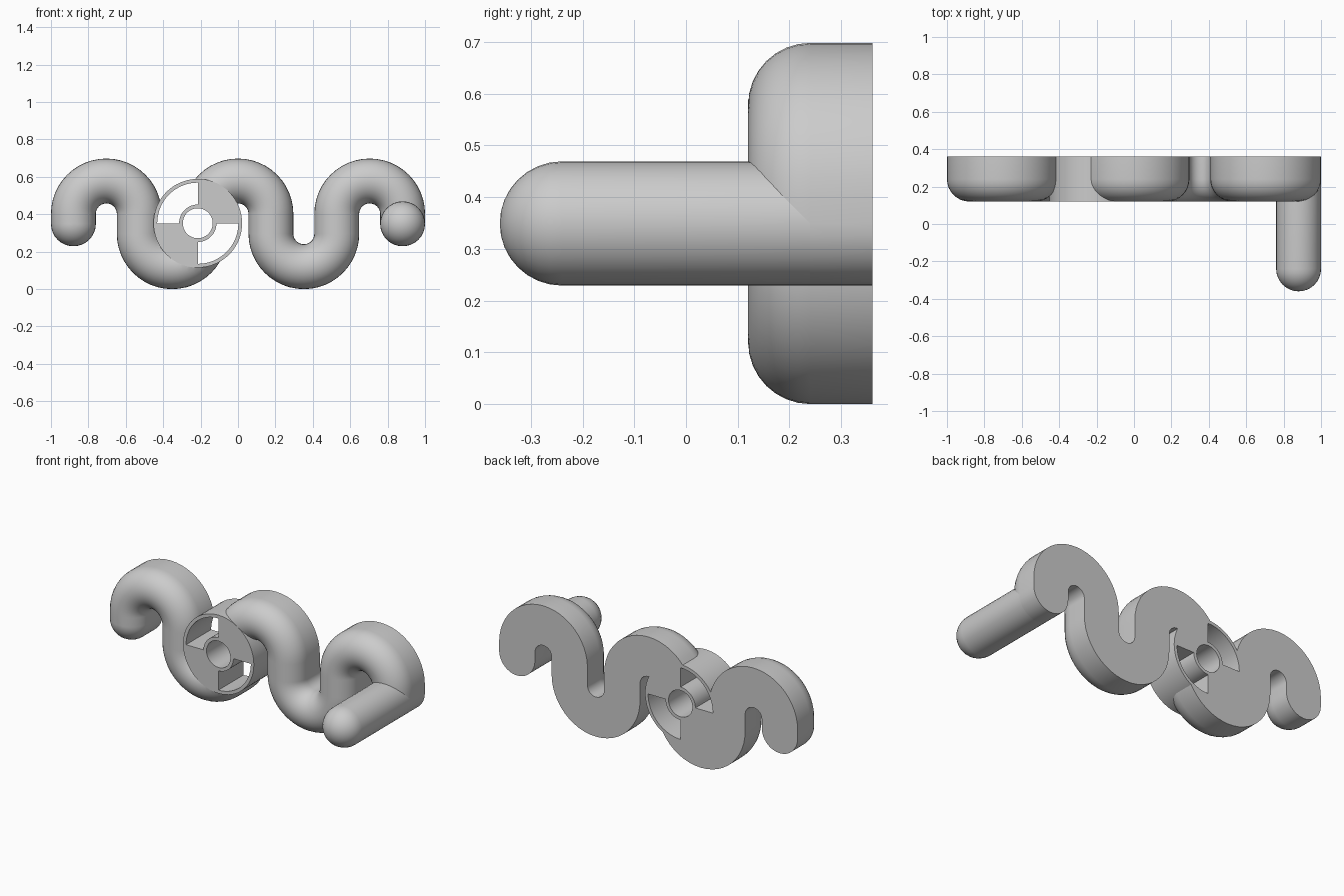
import bpy, bmesh
from math import pi, sin, cos

if "Cube" in bpy.data.objects:
    bpy.data.objects.remove(bpy.data.objects["Cube"])

R, T = 0.176, 0.12           # bend radius, tube radius
MID, HALF = 0.349, 0.053     # middle height, half length of the straights
FRONT, BACK = 0.12, 0.36
HUB_X, HUB_Z = -0.215, 0.352


def finish(name, bm):
    bmesh.ops.remove_doubles(bm, verts=bm.verts, dist=1e-5)
    bmesh.ops.recalc_face_normals(bm, faces=bm.faces)
    me = bpy.data.meshes.new(name)
    bm.to_mesh(me)
    bm.free()
    ob = bpy.data.objects.new(name, me)
    bpy.context.collection.objects.link(ob)
    return ob


def activate(ob):
    bpy.ops.object.select_all(action='DESELECT')
    ob.select_set(True)
    bpy.context.view_layer.objects.active = ob


def smooth(ob):
    activate(ob)
    bpy.ops.object.shade_smooth_by_angle(angle=0.6)


def dome(y0, n=8):
    """Quarter circle from the nose tip to full radius, as (radius, y)."""
    return [(T * sin(i * pi / 2 / n), y0 + T - T * cos(i * pi / 2 / n)) for i in range(n + 1)]


# Wavy body: half profile travels along the path, turns round each end and returns
N = 24
path = [(-5 * R, MID, pi)]
for k in range(5):
    s = 1 if k % 2 == 0 else -1
    cx, cz = (k - 2) * 2 * R, MID + s * HALF
    for i in range(N + 1):
        a = pi * (1 - i / N) if s > 0 else pi * i / N
        path.append((cx + s * R * cos(a), cz + s * R * sin(a), a))
path.append((5 * R, MID, 0))
turn = [-pi * i / 16 for i in range(1, 16)]
loop = path + [(5 * R, MID, a) for a in turn]
loop += [(x, z, a + pi) for x, z, a in reversed(path)]
loop += [(-5 * R, MID, a) for a in turn]

half = dome(FRONT) + [(T, BACK), (0, BACK)]
bm = bmesh.new()
rows = [[bm.verts.new((x + d * cos(a), y, z + d * sin(a))) for d, y in half] for x, z, a in loop]
for r0, r1 in zip(rows, rows[1:] + rows[:1]):
    for j in range(len(half) - 1):
        bm.faces.new((r0[j], r0[j + 1], r1[j + 1], r1[j]))
body = finish("wavy_body", bm)

# Round opening in the body for the hub disc
bpy.ops.mesh.primitive_cylinder_add(vertices=64, radius=0.235, depth=0.6,
                                    location=(HUB_X, 0.25, HUB_Z), rotation=(pi / 2, 0, 0))
cutter = bpy.context.object
cutter.name = "hub_cutter"
cutter.hide_render = True
mod = body.modifiers.new("hub_opening", 'BOOLEAN')
mod.operation = 'DIFFERENCE'
mod.solver = 'EXACT'
mod.object = cutter
activate(body)
bpy.ops.object.modifier_apply(modifier=mod.name)
bpy.data.objects.remove(cutter)
smooth(body)

# Hub disc: rim, centre sleeve and two filled quadrants
radii, S = (0.08, 0.10, 0.217, 0.237), 64
bm = bmesh.new()
grid = [[bm.verts.new((HUB_X + r * cos(2 * pi * i / S), FRONT, HUB_Z + r * sin(2 * pi * i / S)))
         for r in radii] for i in range(S)]
for i in range(S):
    filled = (i * 4 // S) in (0, 2)
    a, b = grid[i], grid[(i + 1) % S]
    for j in range(3):
        if j != 1 or filled:
            bm.faces.new((a[j], a[j + 1], b[j + 1], b[j]))
ext = bmesh.ops.extrude_face_region(bm, geom=bm.faces[:])
bmesh.ops.translate(bm, vec=(0, BACK - FRONT, 0),
                    verts=[v for v in ext["geom"] if isinstance(v, bmesh.types.BMVert)])
smooth(finish("hub_disc", bm))

# Round-nosed peg at the right end, pointing forward
bm = bmesh.new()
pts = [bm.verts.new((5 * R + d, y, MID)) for d, y in dome(-BACK) + [(T, FRONT + T)]]
edges = [bm.edges.new(p) for p in zip(pts, pts[1:])]
bmesh.ops.spin(bm, geom=pts + edges, cent=(5 * R, 0, MID), axis=(0, 1, 0), angle=2 * pi, steps=32)
smooth(finish("front_peg", bm))
